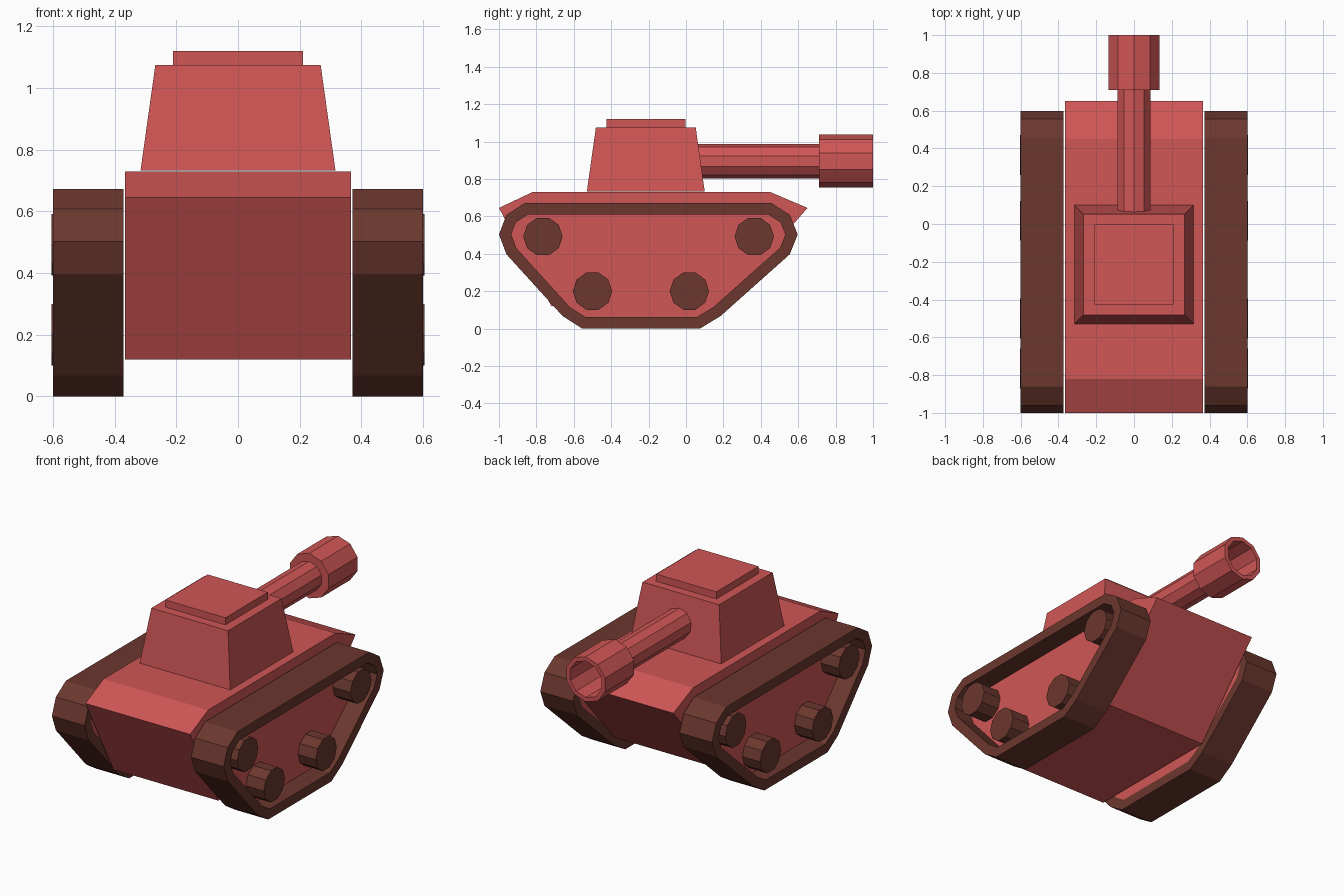
import bpy, bmesh, math
from mathutils import Vector

if "Cube" in bpy.data.objects:
    bpy.data.objects.remove(bpy.data.objects["Cube"])


def material(name, rgb):
    m = bpy.data.materials.new(name)
    m.diffuse_color = (*rgb, 1)
    m.use_nodes = True
    m.node_tree.nodes["Principled BSDF"].inputs["Base Color"].default_value = m.diffuse_color
    return m


RED = material("red paint", (0.63, 0.092, 0.092))
BROWN = material("brown track", (0.145, 0.038, 0.027))


def finish(name, bm, mat):
    bmesh.ops.recalc_face_normals(bm, faces=bm.faces[:])
    me = bpy.data.meshes.new(name)
    bm.to_mesh(me)
    bm.free()
    me.materials.append(mat)
    ob = bpy.data.objects.new(name, me)
    bpy.context.collection.objects.link(ob)
    return ob


def loft(name, rings, mat, closed=False):
    """Skin matching rings; cap the ends, or join last to first if closed."""
    bm = bmesh.new()
    rs = [[bm.verts.new(p) for p in r] for r in rings]
    n = len(rs[0])
    pairs = list(zip(rs, rs[1:])) + ([(rs[-1], rs[0])] if closed else [])
    for a, b in pairs:
        for i in range(n):
            j = (i + 1) % n
            bm.faces.new((a[i], a[j], b[j], b[i]))
    if not closed:
        bm.faces.new(rs[0])
        bm.faces.new(rs[-1])
    return finish(name, bm, mat)


def side(profile, x):
    return [(x, y, z) for y, z in profile]


def rect(hx, y0, y1, z):
    return [(-hx, y0, z), (hx, y0, z), (hx, y1, z), (-hx, y1, z)]


def decagon(r, start=0.0):
    return [(r * math.cos(start + i * math.pi / 5), r * math.sin(start + i * math.pi / 5))
            for i in range(10)]


def inset(profile, d):
    """Offset a counter-clockwise outline inwards by d."""
    pts = [Vector(p) for p in profile]
    out = []
    for i, p in enumerate(pts):
        a = (p - pts[i - 1]).normalized()
        b = (pts[(i + 1) % len(pts)] - p).normalized()
        na, nb = Vector((-a.y, a.x)), Vector((-b.y, b.x))
        out.append(p + (na + nb) * (d / (1 + na.dot(nb))))
    return out


# Hull
hull = [(-1, 0.645), (-0.72, 0.12), (0.19, 0.12), (0.65, 0.645), (0.45, 0.73), (-0.82, 0.73)]
loft("hull", [side(hull, -0.366), side(hull, 0.366)], RED)

# Turret and hatch
loft("turret", [rect(0.316, -0.53, 0.10, 0.733), rect(0.268, -0.482, 0.052, 1.075)], RED)
loft("hatch", [rect(0.21, -0.425, -0.003, 1.07), rect(0.21, -0.425, -0.003, 1.12)], RED)


# Gun barrel and hollow muzzle
def gun_ring(r, y):
    return [(x, y, z + 0.895) for x, z in decagon(r, math.pi / 10)]


loft("gun_barrel", [gun_ring(0.092, 0.0), gun_ring(0.092, 0.72)], RED)
loft("muzzle", [gun_ring(0.142, 0.71), gun_ring(0.142, 1.0),
                gun_ring(0.115, 1.0), gun_ring(0.115, 0.75)], RED)

# Tracks, side plates and wheels on both sides
outer = [(-0.555, 0), (0.075, 0), (0.185, 0.067), (0.555, 0.397), (0.597, 0.503), (0.555, 0.608),
         (0.455, 0.672), (-0.86, 0.672), (-0.96, 0.608), (-1, 0.503), (-0.96, 0.397), (-0.66, 0.067)]
inner = inset(outer, 0.061)
wheels = [(-0.765, 0.492), (-0.50, 0.20), (0.018, 0.20), (0.365, 0.492)]
for s, tag in ((-1, "left"), (1, "right")):
    loft(tag + "_track", [side(outer, s * 0.372), side(outer, s * 0.60),
                          side(inner, s * 0.60), side(inner, s * 0.372)], BROWN, closed=True)
    loft(tag + "_side_plate", [side(inner, s * 0.375), side(inner, s * 0.48)], RED)
    for k, (cy, cz) in enumerate(wheels):
        disc = [(cy + u, cz + v) for u, v in decagon(0.105)]
        loft(f"{tag}_wheel_{k + 1}", [side(disc, s * 0.47), side(disc, s * 0.604)], BROWN)
